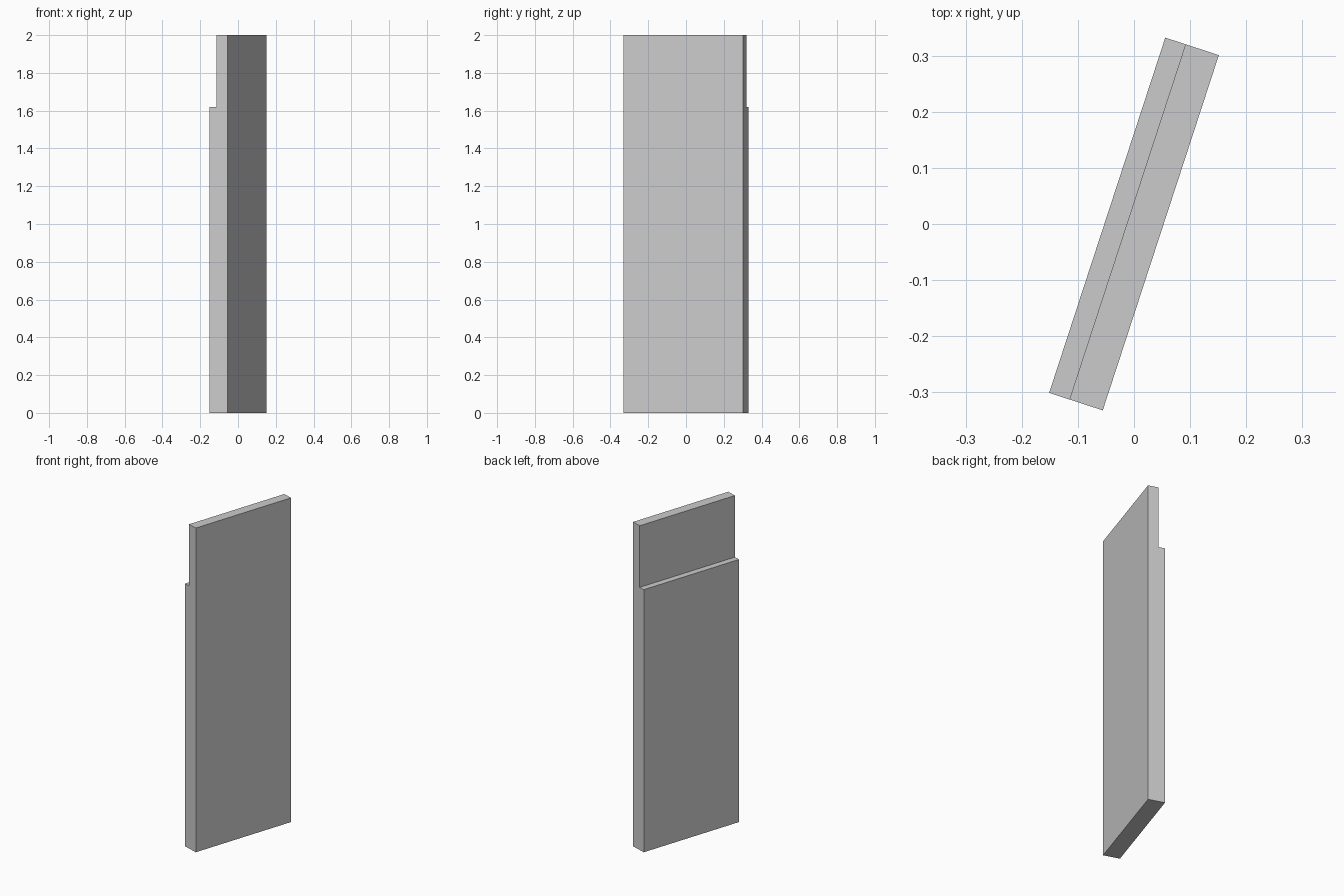
import bpy, bmesh
from math import radians
from mathutils import Matrix, Vector

if "Cube" in bpy.data.objects:
    bpy.data.objects.remove(bpy.data.objects["Cube"])

LENGTH, THICK, HEIGHT = 0.666, 0.1005, 2.0
STEP_DEPTH, STEP_Z = 0.038, 1.62
ANGLE = radians(-18.1)

# Side profile (x, z) of the slab, with the rebate at the top of the left face
h = THICK / 2
profile = [(-h, 0), (h, 0), (h, HEIGHT), (-h + STEP_DEPTH, HEIGHT),
           (-h + STEP_DEPTH, STEP_Z), (-h, STEP_Z)]

# Extrude the profile along the slab's length, then turn it about z
bm = bmesh.new()
face = bm.faces.new([bm.verts.new((x, -LENGTH / 2, z)) for x, z in profile])
ext = bmesh.ops.extrude_face_region(bm, geom=[face])
bmesh.ops.translate(bm, vec=Vector((0, LENGTH, 0)),
                    verts=[g for g in ext["geom"] if isinstance(g, bmesh.types.BMVert)])
bmesh.ops.rotate(bm, verts=bm.verts, cent=(0, 0, 0),
                 matrix=Matrix.Rotation(ANGLE, 3, 'Z'))
bmesh.ops.recalc_face_normals(bm, faces=bm.faces)

mesh = bpy.data.meshes.new("stepped_slab")
bm.to_mesh(mesh)
bm.free()
slab = bpy.data.objects.new("stepped_slab", mesh)
bpy.context.collection.objects.link(slab)
